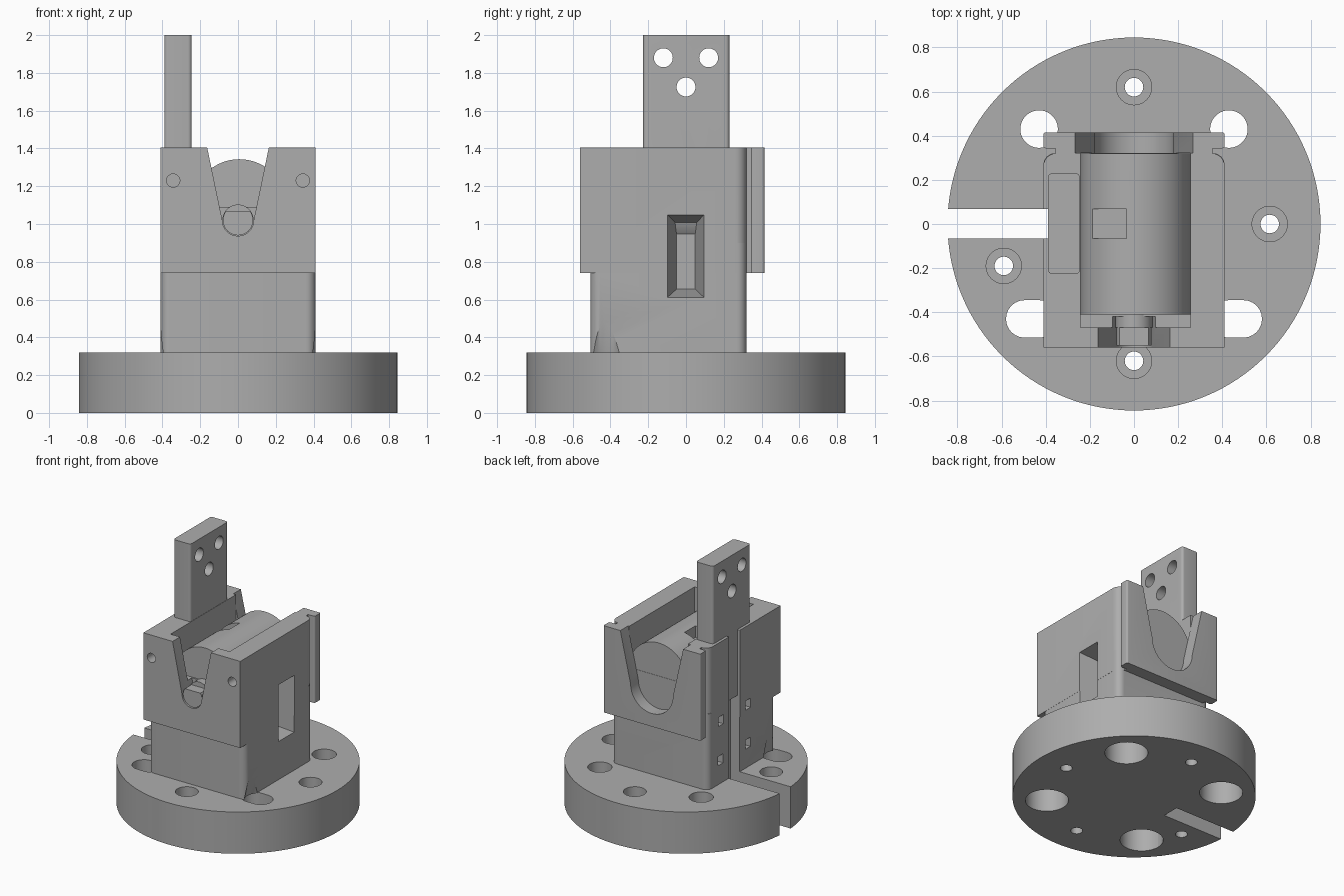
import bpy, bmesh, math
from mathutils import Matrix, Vector

cube = bpy.data.objects.get("Cube")
if cube:
    bpy.data.objects.remove(cube, do_unlink=True)

grey = bpy.data.materials.new("machined grey")
grey.use_nodes = True
colour = (0.42, 0.42, 0.42, 1)
grey.diffuse_color = colour
grey.node_tree.nodes["Principled BSDF"].inputs["Base Color"].default_value = colour


def finish(name, bm):
    bmesh.ops.recalc_face_normals(bm, faces=bm.faces)
    mesh = bpy.data.meshes.new(name)
    bm.to_mesh(mesh)
    bm.free()
    mesh.materials.append(grey)
    obj = bpy.data.objects.new(name, mesh)
    bpy.context.collection.objects.link(obj)
    return obj


def box(name, x, y, z, radius=0, picks=None):
    """Box from axis ranges; vertical edges passing picks are rounded."""
    bm = bmesh.new()
    bmesh.ops.create_cube(bm, size=1)
    for v in bm.verts:
        v.co = Vector([r[0] if c < 0 else r[1] for r, c in zip((x, y, z), v.co)])
    if radius:
        edges = [e for e in bm.edges
                 if abs(e.verts[0].co.z - e.verts[1].co.z) > 0.01
                 and (picks is None or picks(e.verts[0].co))]
        bmesh.ops.bevel(bm, geom=edges, offset=radius, segments=6,
                        profile=0.5, affect='EDGES')
    return finish(name, bm)


def rod(name, centre, r, depth, axis='Z', r_top=None, sides=40):
    """Cylinder or cone centred on a point, along an axis."""
    bm = bmesh.new()
    turn = {'X': Matrix.Rotation(math.pi / 2, 4, 'Y'),
            'Y': Matrix.Rotation(math.pi / 2, 4, 'X'),
            'Z': Matrix.Identity(4)}[axis]
    bmesh.ops.create_cone(bm, cap_ends=True, segments=sides, radius1=r,
                          radius2=r if r_top is None else r_top, depth=depth,
                          matrix=Matrix.Translation(centre) @ turn)
    return finish(name, bm)


def notch(name, top_half, r, zc, y, top=1.5):
    """Flared U shape in the xz plane, extruded along y."""
    arc = [(r * math.cos(a), zc + r * math.sin(a))
           for a in (math.pi + math.pi * i / 20 for i in range(21))]
    pts = [(-top_half, top)] + arc + [(top_half, top)]
    bm = bmesh.new()
    face = bm.faces.new([bm.verts.new((px, y[0], pz)) for px, pz in pts])
    out = bmesh.ops.extrude_face_region(bm, geom=[face])
    moved = [g for g in out["geom"] if isinstance(g, bmesh.types.BMVert)]
    bmesh.ops.translate(bm, verts=moved, vec=(0, y[1] - y[0], 0))
    return finish(name, bm)


def combine(target, other, operation='DIFFERENCE'):
    mod = target.modifiers.new("shape", 'BOOLEAN')
    mod.operation = operation
    mod.solver = 'EXACT'
    mod.object = other
    bpy.context.view_layer.objects.active = target
    bpy.ops.object.modifier_apply(modifier=mod.name)
    bpy.data.objects.remove(other, do_unlink=True)


# Round base with keyway, counterbored screw holes and corner holes
base = rod("base_plate", (0, 0, 0.16), 0.845, 0.32, sides=128)
combine(base, box("cutter", (-1, -0.33), (-0.065, 0.068), (-0.1, 0.5)))
for x, y in ((0, 0.62), (0, -0.62), (0.615, 0), (-0.59, -0.19)):
    combine(base, rod("cutter", (x, y, 0.16), 0.042, 0.5))
    combine(base, rod("cutter", (x, y, 0.32), 0.08, 0.3))
for s in (-1, 1):
    combine(base, rod("cutter", (s * 0.43, 0.43, 0.16), 0.085, 0.5))
    combine(base, box("cutter", sorted((s * 0.345, s * 0.58)), (-0.515, -0.345),
                      (-0.1, 0.5), 0.0845))
    for y in (-0.43, 0.43):
        combine(base, rod("cutter", (s * 0.43, y, 0), 0.15, 0.36))

# Housing: pedestal, overhanging head, rear neck and rear flange
body = box("housing", (-0.41, 0.41), (-0.505, 0.32), (0.315, 0.9), 0.05)
combine(body, box("head", (-0.411, 0.411), (-0.56, 0.321), (0.74, 1.405), 0.06,
                  lambda c: c.y > 0), 'UNION')
combine(body, box("neck", (-0.355, 0.355), (0.25, 0.38), (0.74, 1.405)), 'UNION')
combine(body, box("flange", (-0.411, 0.411), (0.343, 0.415), (0.74, 1.405), 0.012),
        'UNION')

# Open cradle for the drum, front V notch and rear U notch
combine(body, box("cutter", (-0.243, 0.257), (-0.47, 0.322), (1.09, 1.6)))
combine(body, notch("cutter", 0.183, 0.083, 1.02, (-0.7, -0.42)))
combine(body, notch("cutter", 0.27, 0.18, 1.02, (0.322, 0.5), 1.42))

# Clearance around the front slots, and front pin holes
for s in (-1, 1):
    combine(body, rod("cutter", (s * 0.49, -0.43, 0.41), 0.113, 0.2, r_top=0.073))
    combine(body, rod("cutter", (s * 0.343, -0.56, 1.23), 0.035, 0.16, 'Y'))

# Tapered window on the left wall
window = box("cutter", (0.21, 0.42), (-0.1, 0.097), (0.61, 1.05))
for v in window.data.vertices:
    if v.co.x < 0.3:
        v.co.y *= 0.5
        v.co.z = 0.655 if v.co.z < 0.8 else 1.0
combine(body, window)

# Keyway and small slots on the right wall
combine(body, box("cutter", (-0.5, -0.33), (-0.065, 0.068), (0.2, 1.5)))
for y in (-0.165, 0.165):
    for z in (0.5, 0.8):
        combine(body, box("cutter", (-0.5, -0.34), (y - 0.03, y + 0.03),
                          (z - 0.035, z + 0.035)))

# Drum lying in the cradle, with a top key slot and a rear centre hole
drum = rod("drum", (0.007, -0.045, 1.093), 0.25, 0.73, 'Y', sides=72)
combine(drum, box("cutter", (-0.3, -0.035), (-0.065, 0.068), (1.25, 1.5)))
combine(drum, rod("cutter", (0, 0.32, 1.02), 0.05, 0.3, 'Y'))

# Front collar and flat-topped shaft
rod("collar", (0, -0.43, 1.02), 0.083, 0.08, 'Y')
shaft = rod("shaft", (0, -0.48, 1.02), 0.08, 0.14, 'Y')
combine(shaft, box("cutter", (-0.2, 0.2), (-0.6, -0.3), (1.065, 1.2)))

# Upright tab with three holes
tab = box("upright_tab", (-0.39, -0.245), (-0.227, 0.23), (0.9, 2.0), 0.02)
for y, z in ((-0.12, 1.88), (0.12, 1.88), (0, 1.725)):
    combine(tab, rod("cutter", (-0.32, y, z), 0.05, 0.4, 'X'))

# Smooth the curved walls while keeping edges crisp
for obj in bpy.context.collection.objects:
    if obj.type == 'MESH':
        obj.data.materials.clear()
        obj.data.materials.append(grey)
        for p in obj.data.polygons:
            p.material_index = 0
        bpy.ops.object.select_all(action='DESELECT')
        obj.select_set(True)
        bpy.context.view_layer.objects.active = obj
        bpy.ops.object.shade_smooth_by_angle(angle=math.radians(30))
